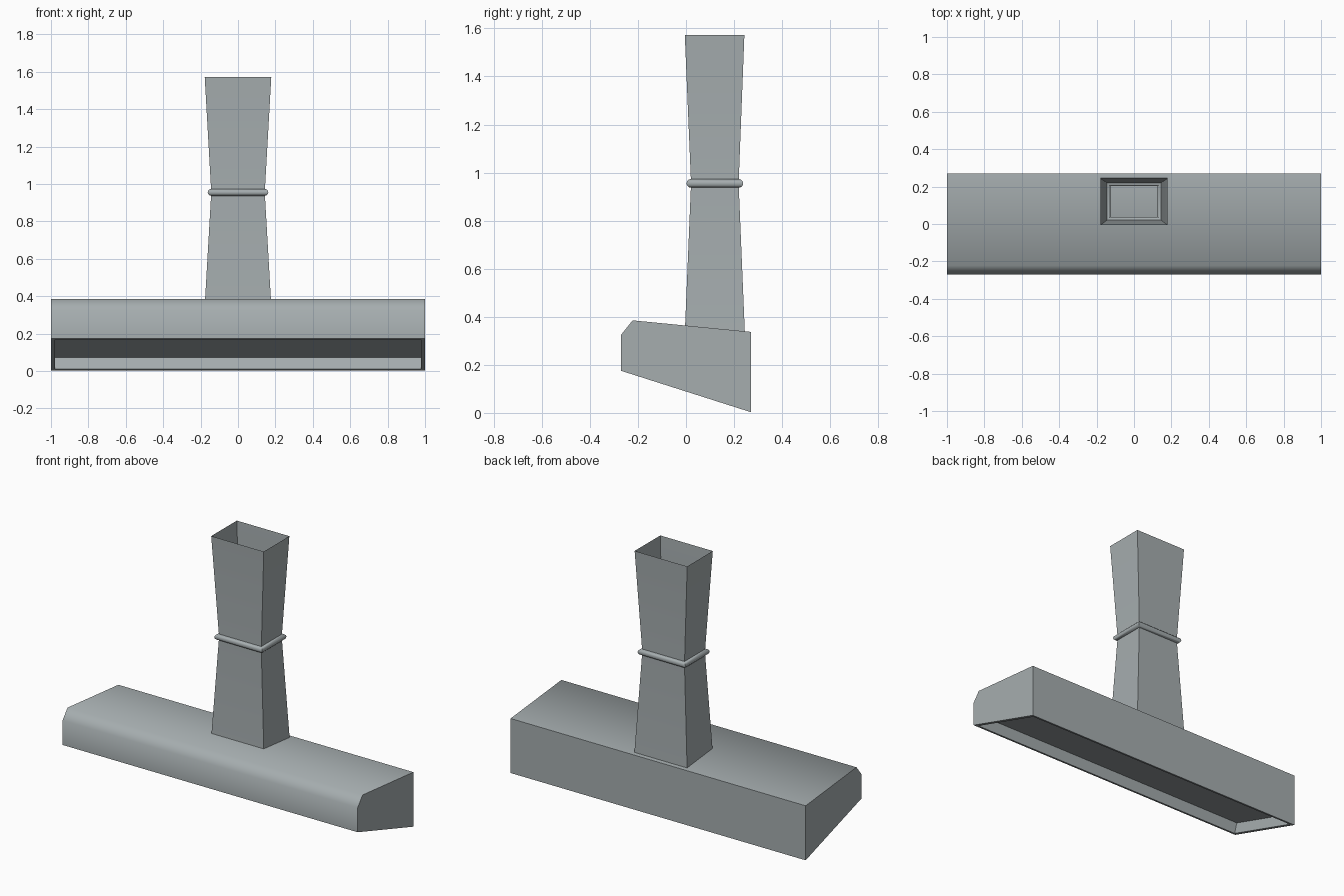
import bpy, bmesh, math

if "Cube" in bpy.data.objects:
    bpy.data.objects.remove(bpy.data.objects["Cube"])

steel = bpy.data.materials.new("brushed_steel")
steel.diffuse_color = (0.38, 0.42, 0.43, 1)
steel.use_nodes = True
steel.node_tree.nodes["Principled BSDF"].inputs["Base Color"].default_value = steel.diffuse_color


def finish(bm, name, angle):
    bmesh.ops.recalc_face_normals(bm, faces=bm.faces)
    me = bpy.data.meshes.new(name)
    bm.to_mesh(me)
    bm.free()
    ob = bpy.data.objects.new(name, me)
    bpy.context.collection.objects.link(ob)
    me.materials.append(steel)
    bpy.ops.object.select_all(action='DESELECT')
    ob.select_set(True)
    bpy.context.view_layer.objects.active = ob
    bpy.ops.object.shade_smooth_by_angle(angle=math.radians(angle))
    return ob


def bridge(bm, a, b):
    n = len(a)
    for i in range(n):
        j = (i + 1) % n
        bm.faces.new((a[i], a[j], b[j], b[i]))


def rect(bm, hx, y0, y1, z):
    return [bm.verts.new(p) for p in
            ((-hx, y0, z), (hx, y0, z), (hx, y1, z), (-hx, y1, z))]


# Hood body: extruded side profile with a recessed underside
profile = [(-0.27, 0.175), (-0.27, 0.325), (-0.222, 0.385), (0.27, 0.337), (0.27, 0.003)]
bm = bmesh.new()
left, right = ([bm.verts.new((x, y, z)) for y, z in profile] for x in (-1, 1))
bm.faces.new(left)
bm.faces.new(right)
bridge(bm, left, right)
bmesh.ops.recalc_face_normals(bm, faces=bm.faces)
under = min(bm.faces, key=lambda f: f.normal.z)
bmesh.ops.inset_individual(bm, faces=[under], thickness=0.03)
normal = under.normal.copy()
res = bmesh.ops.extrude_discrete_faces(bm, faces=[under])
bmesh.ops.translate(bm, verts=res["faces"][0].verts, vec=-normal * 0.065)
finish(bm, "hood_body", 60)

# Chimney duct: open square tube pinched at the neck
bm = bmesh.new()
rings = [rect(bm, *r) for r in ((0.179, -0.005, 0.245, 0.33),
                                (0.143, 0.021, 0.219, 0.955),
                                (0.178, -0.005, 0.243, 1.573))]
for a, b in zip(rings, rings[1:]):
    bridge(bm, a, b)
finish(bm, "chimney_duct", 30)

# Neck band: round section swept round the neck with mitred corners
bm = bmesh.new()
sides, radius = 12, 0.018
loops = []
for i in range(sides):
    t = math.tau * i / sides
    d = radius * math.cos(t)
    loops.append(rect(bm, 0.144 + d, 0.020 - d, 0.220 + d, 0.955 + radius * math.sin(t)))
for i in range(sides):
    bridge(bm, loops[i], loops[(i + 1) % sides])
finish(bm, "neck_band", 40)
